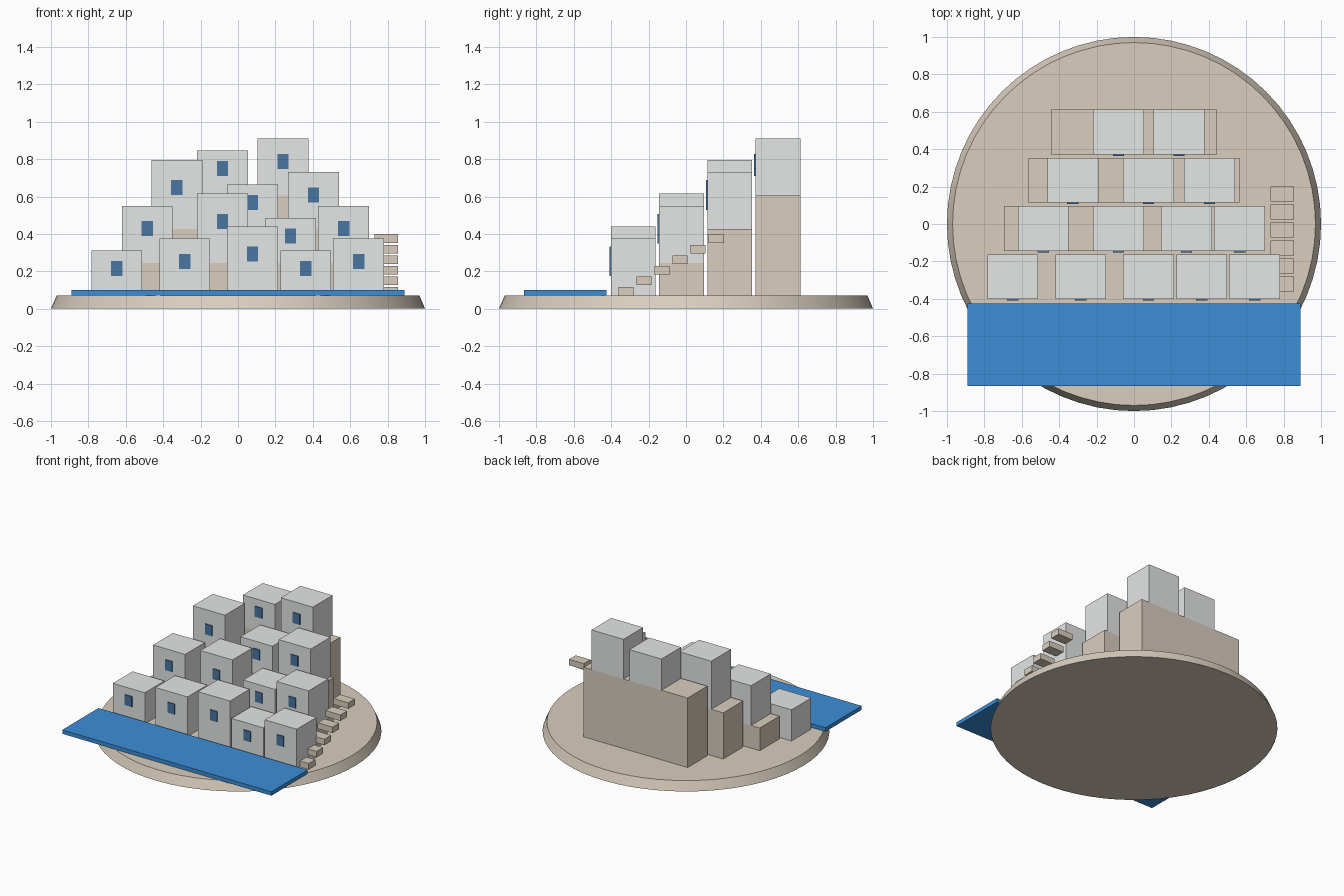
import bpy
import bmesh
import math
from mathutils import Matrix, Vector

cube = bpy.data.objects.get("Cube")
if cube:
    bpy.data.objects.remove(cube, do_unlink=True)


def material(name, r, g, b):
    mat = bpy.data.materials.new(name)
    mat.use_nodes = True
    mat.diffuse_color = (r, g, b, 1)
    mat.node_tree.nodes["Principled BSDF"].inputs["Base Color"].default_value = (r, g, b, 1)
    return mat


white = material("whitewash", 0.78, 0.80, 0.79)
stone = material("sandy stone", 0.70, 0.62, 0.52)
blue = material("sea blue", 0.045, 0.27, 0.68)
dark_blue = material("shutter blue", 0.065, 0.18, 0.36)


def add_object(name, bm, mat):
    mesh = bpy.data.meshes.new(name)
    bm.to_mesh(mesh)
    bm.free()
    mesh.materials.append(mat)
    obj = bpy.data.objects.new(name, mesh)
    bpy.context.collection.objects.link(obj)
    return obj


def box(name, centre_x, centre_y, bottom, width, depth, height, mat):
    """Box standing on the given bottom height."""
    bm = bmesh.new()
    bmesh.ops.create_cube(bm, size=1)
    bmesh.ops.scale(bm, vec=(width, depth, height), verts=bm.verts)
    bmesh.ops.translate(bm, vec=Vector((centre_x, centre_y, bottom + height / 2)), verts=bm.verts)
    return add_object(name, bm, mat)


# Round island with a slightly tapered rim
GROUND = 0.07
bm = bmesh.new()
bmesh.ops.create_cone(bm, cap_ends=True, segments=64, radius1=1, radius2=0.97,
                      depth=GROUND, matrix=Matrix.Translation((0, 0, GROUND / 2)))
island = add_object("island_base", bm, stone)
bpy.context.view_layer.objects.active = island
island.select_set(True)
bpy.ops.object.shade_smooth_by_angle(angle=math.radians(30))

# Sea slab in front of the village
box("sea", 0, -0.645, GROUND, 1.78, 0.44, 0.03, blue)

# Village rows: terrace width, terrace top, houses as (x, extra height steps)
ROWS = [
    (0, GROUND, [(-0.648, 0), (-0.285, 1), (0.077, 2), (0.362, 0), (0.645, 1)]),
    (1.39, 0.245, [(-0.485, 1), (-0.083, 2), (0.28, 0), (0.565, 1)]),
    (1.13, 0.425, [(-0.327, 2), (0.077, 0), (0.403, 1)]),
    (0.885, 0.605, [(-0.083, 0), (0.24, 1)]),
]
DEPTH = 0.24
HOUSE_WIDTH = 0.272

for row, (terrace_width, floor, houses) in enumerate(ROWS):
    y = -0.282 + 0.258 * row
    if terrace_width:
        box(f"terrace_{row}", 0, y, GROUND, terrace_width, DEPTH, floor - GROUND, stone)
    for number, (x, steps) in enumerate(houses):
        height = 0.24 + 0.065 * steps
        label = f"{row + 1}_{number + 1}"
        box(f"house_{label}", x, y, floor, HOUSE_WIDTH, DEPTH, height, white)
        # Thin window plate on the front wall
        box(f"window_{label}", x, y - DEPTH / 2 - 0.003,
            floor + 0.6 * height - 0.04, 0.06, 0.009, 0.08, dark_blue)

# Floating stair climbing along the left side
for step in range(6):
    box(f"stair_step_{step + 1}", 0.792, -0.322 + 0.0965 * step,
        GROUND + 0.0565 * step, 0.126, 0.08, 0.046, stone)
